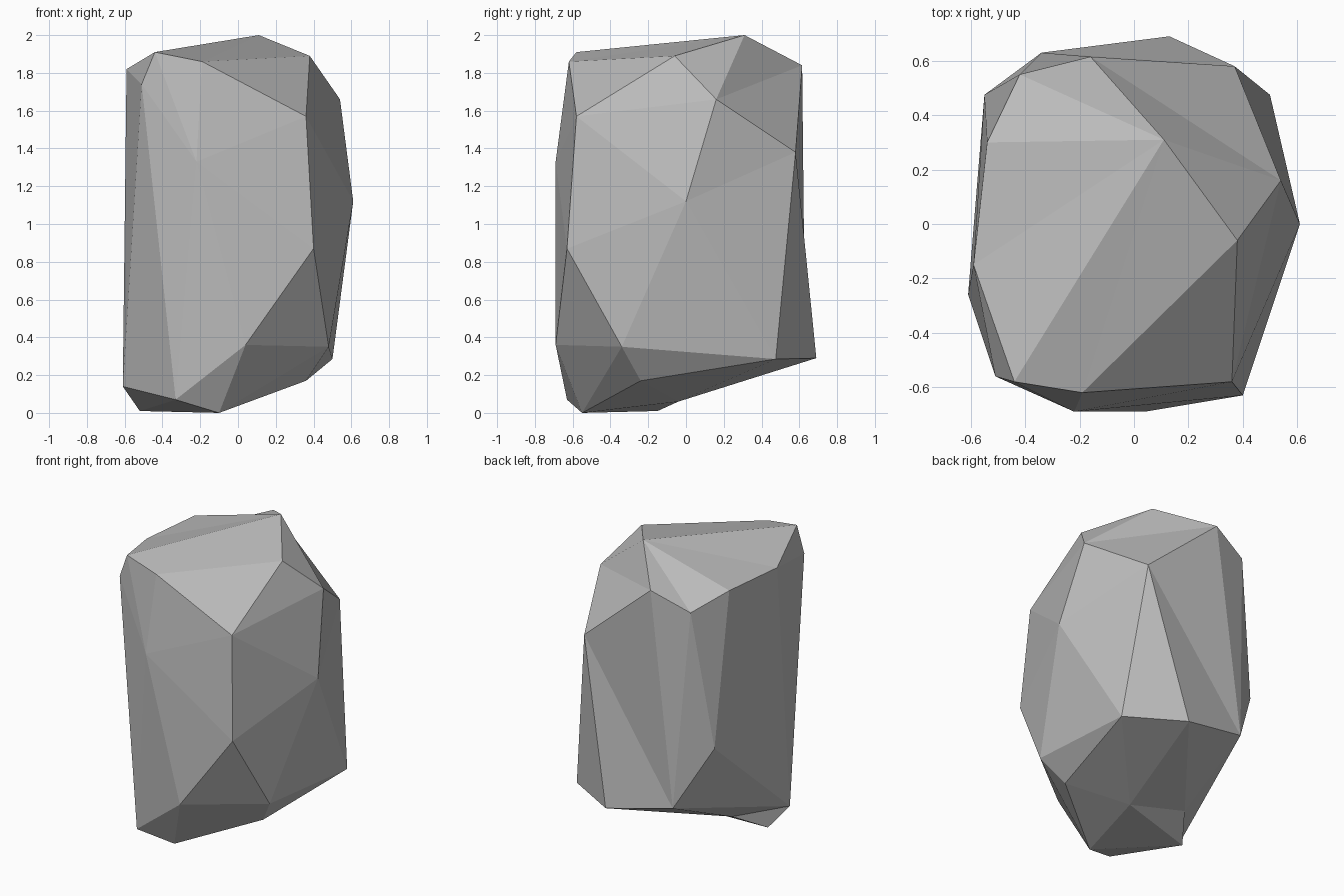
import bpy
import bmesh

cube = bpy.data.objects.get("Cube")
if cube:
    bpy.data.objects.remove(cube, do_unlink=True)

# Corner points of the stone, one letter each
corners = {
    # crown
    "A": (-.44, -.58, 1.91), "B": (.11, .31, 2), "C": (.38, -.06, 1.89),
    "K": (-.59, -.15, 1.82), "L": (-.51, -.56, 1.74), "M": (-.19, -.62, 1.86),
    "T": (-.16, .615, 1.84), "Y": (-.42, .55, 1.73), "Z": (-.54, .3, 1.82),
    # flanks
    "D": (.54, .16, 1.66), "E": (.61, 0, 1.12), "N": (.36, -.58, 1.57),
    "O": (.4, -.63, .87), "S": (-.22, -.69, 1.33), "U": (.37, .58, 1.38),
    "X": (-.55, .475, .8),
    # foot
    "F": (.5, .475, .285), "G": (.36, -.24, .17), "H": (-.1, -.55, 0),
    "I": (-.52, -.15, .01), "J": (-.61, -.26, .14), "P": (.48, -.34, .35),
    "Q": (.04, -.69, .36), "R": (-.33, -.63, .07), "V": (.13, .69, .29),
    "W": (-.34, .63, .39), "a": (0, -.04, .06), "b": (-.38, .04, .12),
}

# Chipped facets fan out from a hub corner over a path of neighbours;
# a path that ends on its first corner closes right around the hub
fans = {
    "B": "YZKAMCDTY",   # crown
    "S": "LAMNOQRL",    # front
    "E": "NOPFUDN",     # side
    "W": "UTYXJbVU",    # back
    "a": "FGHIbVF",     # underside
    "R": "LJIHQ",       # lower front corner
    "K": "ZXJLA",       # opposite side
    "P": "OQHGF",       # lower side corner
    "C": "MND",         # front shoulder
    "T": "DU",          # single chips that fill the gaps
    "U": "FV",
    "Y": "XZ",
    "I": "Jb",
}


def make_material(name, colour):
    mat = bpy.data.materials.new(name)
    mat.use_nodes = True
    mat.diffuse_color = colour
    mat.node_tree.nodes["Principled BSDF"].inputs["Base Color"].default_value = colour
    return mat


def build_stone(name, material):
    bm = bmesh.new()
    verts = {key: bm.verts.new(point) for key, point in corners.items()}
    for hub, path in fans.items():
        for first, second in zip(path, path[1:]):
            bm.faces.new((verts[hub], verts[first], verts[second]))
    bmesh.ops.recalc_face_normals(bm, faces=bm.faces[:])
    mesh = bpy.data.meshes.new(name)
    bm.to_mesh(mesh)
    bm.free()
    mesh.materials.append(material)
    stone = bpy.data.objects.new(name, mesh)
    bpy.context.collection.objects.link(stone)
    return stone


build_stone("rock", make_material("stone grey", (.5, .5, .5, 1)))
